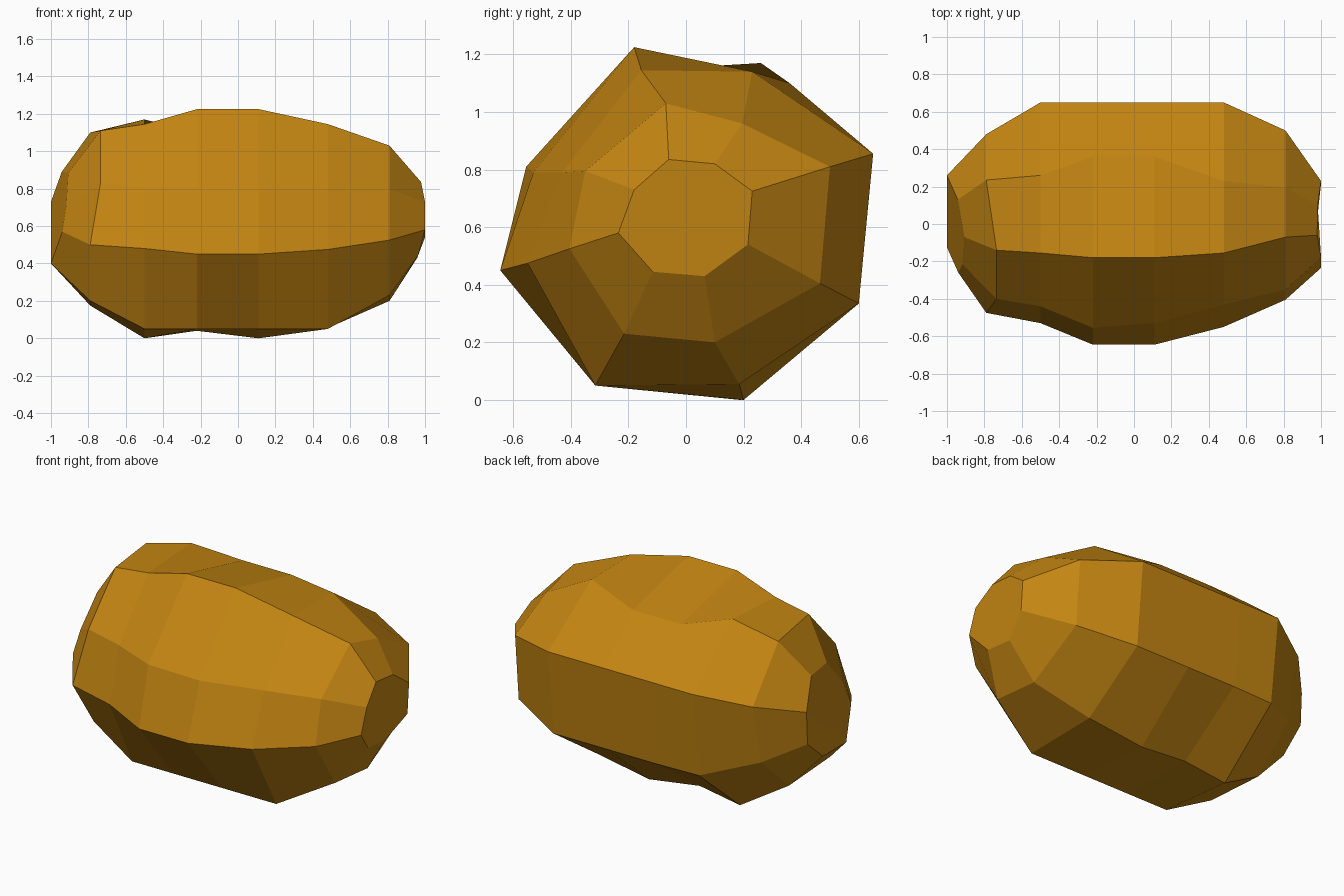
import bpy, bmesh

# One flat ochre colour
mat = bpy.data.materials.new("ochre")
mat.diffuse_color = (0.55, 0.235, 0.006, 1)

# Octagonal cross-sections along x: (y, z) corners, clockwise from the top ridge
SECTIONS = {
    -1.00: [(-.07, .885), (.13, .89), (.26, .73), (.25, .53),
            (.10, .40), (-.125, .40), (-.26, .57), (-.215, .71)],
    -0.79: [(-.14, 1.11), (.235, 1.10), (.48, .79), (.40, .42),
            (.13, .175), (-.27, .20), (-.475, .50), (-.40, .83)],
    -0.50: [(-.155, 1.145), (.26, 1.17), (.65, .855), (.59, .335),
            (.19, 0), (-.315, .05), (-.53, .48), (-.44, .81)],
    -0.22: [(-.18, 1.225), (.36, 1.10), (.65, .855), (.60, .335),
            (.18, .04), (-.315, .05), (-.645, .45), (-.555, .81)],
    0.11: [(-.18, 1.225), (.36, 1.10), (.65, .855), (.60, .335),
           (.20, 0), (-.315, .05), (-.645, .45), (-.53, .79)],
    0.48: [(-.155, 1.145), (.23, 1.14), (.65, .855), (.60, .335),
           (.185, .055), (-.315, .05), (-.55, .475), (-.43, .79)],
    0.81: [(-.07, 1.03), (.195, .96), (.50, .81), (.465, .405),
           (.10, .20), (-.215, .23), (-.405, .525), (-.35, .795)],
    1.00: [(-.06, .835), (.10, .82), (.23, .725), (.215, .54),
           (.065, .43), (-.115, .445), (-.235, .58), (-.18, .73)],
}


def shift(x, i, y, z):
    """Lean the end sections slightly so the two ends are chamfered."""
    if x == -1:      # slanted upper front half of the left end
        return x + .28 * max(0, -.65 * (y - .26) + .76 * (z - .73))
    if x == 1:       # right end rounds off at its top and bottom
        return x - .2 * max(0, z - .73) - .38 * max(0, .54 - z)
    if x == -.79 and i in (0, 7):
        return x + .055
    return x


# Loft the faceted body through the sections
bm = bmesh.new()
rings = [[bm.verts.new((shift(x, i, y, z), y, z)) for i, (y, z) in enumerate(pts)]
         for x, pts in SECTIONS.items()]
for a, b in zip(rings, rings[1:]):
    for i in range(8):
        j = (i + 1) % 8
        bm.faces.new((a[i], a[j], b[j], b[i]))

# End caps: the left one folds along a diagonal, the right one is a single facet
left = rings[0]
bm.faces.new([left[i] for i in (2, 3, 4, 5)])
bm.faces.new([left[i] for i in (2, 5, 6, 7, 0, 1)])
bm.faces.new(rings[-1])
bmesh.ops.recalc_face_normals(bm, faces=bm.faces)

mesh = bpy.data.meshes.new("faceted_nugget")
bm.to_mesh(mesh)
bm.free()
mesh.materials.append(mat)
bpy.context.collection.objects.link(bpy.data.objects.new("faceted_nugget", mesh))
